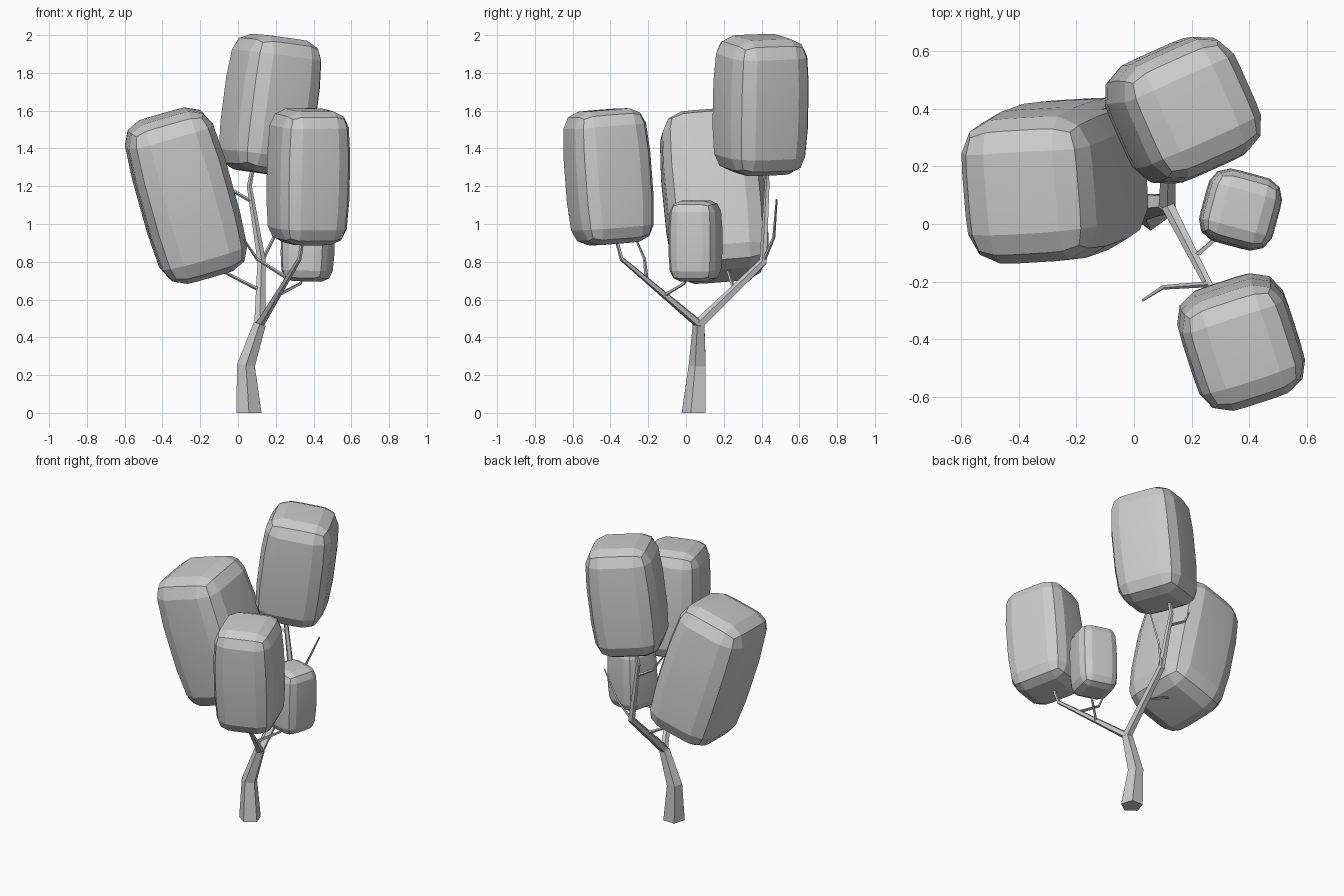
import bpy, bmesh, math
from mathutils import Vector, Matrix

cube = bpy.data.objects.get("Cube")
if cube:
    bpy.data.objects.remove(cube, do_unlink=True)

grey = bpy.data.materials.new("plain grey")
grey.use_nodes = True
COLOR = (0.6, 0.6, 0.6, 1)
grey.diffuse_color = COLOR
grey.node_tree.nodes["Principled BSDF"].inputs["Base Color"].default_value = COLOR


def finish(bm, name):
    bmesh.ops.recalc_face_normals(bm, faces=bm.faces)
    mesh = bpy.data.meshes.new(name)
    bm.to_mesh(mesh)
    bm.free()
    mesh.materials.append(grey)
    obj = bpy.data.objects.new(name, mesh)
    bpy.context.scene.collection.objects.link(obj)
    return obj


def foliage(name, centre, size, yaw, axis):
    """Chunky rounded block, slightly swollen in the middle, leaning along axis."""
    bm = bmesh.new()
    bmesh.ops.create_cube(bm, size=1)
    bmesh.ops.subdivide_edges(bm, edges=bm.edges[:], cuts=2, use_grid_fill=True)
    for v in bm.verts:
        v.co = Vector(a * b for a, b in zip(v.co, size))
    sharp = [e for e in bm.edges if e.calc_face_angle(0) > 1]
    bmesh.ops.bevel(bm, geom=sharp, offset=size[0] * 0.22, segments=2,
                    profile=0.5, affect='EDGES', clamp_overlap=True)
    # swell the sides and dome the ends
    for v in bm.verts:
        x, y, z = (2 * a / b for a, b in zip(v.co, size))
        side = 0.9 + 0.1 * (1 - z * z)
        v.co.x *= side * (1 + 0.06 * (1 - y * y))
        v.co.y *= side * (1 + 0.06 * (1 - x * x))
        v.co.z *= 0.97 + 0.03 * (1 - min(1, (x * x + y * y) / 2))
    lean = Vector((0, 0, 1)).rotation_difference(Vector(axis)).to_matrix().to_4x4()
    turn = Matrix.Rotation(math.radians(yaw), 4, 'Z')
    bm.transform(Matrix.Translation(centre) @ lean @ turn)
    obj = finish(bm, name)
    bpy.ops.object.select_all(action='DESELECT')
    obj.select_set(True)
    bpy.context.view_layer.objects.active = obj
    bpy.ops.object.shade_smooth_by_angle(angle=math.radians(15))


def limb(name, points, radii, sides=5):
    """Faceted tapering tube through the points."""
    bm = bmesh.new()
    pts = [Vector(p) for p in points]
    rings = []
    for i, (p, r) in enumerate(zip(pts, radii)):
        d = pts[min(i + 1, len(pts) - 1)] - pts[max(i - 1, 0)]
        if i == 0 and p.z == 0:
            d = Vector((0, 0, 1))
        q = Vector((0, 0, 1)).rotation_difference(d)
        rings.append([bm.verts.new(p + q @ Vector((
            r * math.cos(math.tau * k / sides - 1.57),
            r * math.sin(math.tau * k / sides - 1.57), 0))) for k in range(sides)])
    for a, b in zip(rings, rings[1:]):
        for k in range(sides):
            n = (k + 1) % sides
            bm.faces.new((a[k], a[n], b[n], b[k]))
    bm.faces.new(rings[0])
    bm.faces.new(rings[-1])
    finish(bm, name)


# Foliage blocks
foliage("left_foliage", (-0.275, 0.15, 1.15), (0.475, 0.51, 0.89), 4, (-0.28, -0.1, 1))
foliage("top_foliage", (0.17, 0.395, 1.63), (0.425, 0.435, 0.73), 24, (0.13, 0.02, 1))
foliage("front_foliage", (0.372, -0.41, 1.25), (0.375, 0.405, 0.715), 18, (0.02, -0.075, 1))
foliage("small_foliage", (0.37, 0.05, 0.91), (0.25, 0.25, 0.43), -15, (0.03, 0, 1))

# Trunk and main branches
fork = (0.115, 0.07, 0.47)
limb("trunk", [(0.058, 0.047, 0), (0.042, 0.064, 0.25), fork], [0.07, 0.05, 0.034])
limb("back_branch", [fork, (0.125, 0.41, 0.8), (0.06, 0.43, 1.2), (0.09, 0.43, 1.36)],
     [0.03, 0.023, 0.014, 0.01])
limb("front_branch", [fork, (0.325, -0.34, 0.815), (0.35, -0.38, 0.96)],
     [0.024, 0.012, 0.009])

# Twigs
twigs = {
    "left_twig": [(0.115, 0.255, 0.65), (-0.1, 0.22, 0.76), (-0.15, 0.2, 0.85)],
    "upper_twig": [(0.07, 0.425, 1.12), (-0.05, 0.43, 1.19), (-0.11, 0.4, 1.29)],
    "bare_back_twig": [(0.125, 0.41, 0.8), (0.19, 0.465, 0.93), (0.28, 0.48, 1.13)],
    "bare_front_twig": [(0.25, -0.21, 0.72), (0.1, -0.22, 0.815), (0.03, -0.265, 0.92)],
    "small_twig": [(0.215, -0.11, 0.625), (0.33, -0.01, 0.685), (0.36, 0.03, 0.76)],
}
for name, path in twigs.items():
    limb(name, path, [0.01, 0.008, 0.005], 4)
